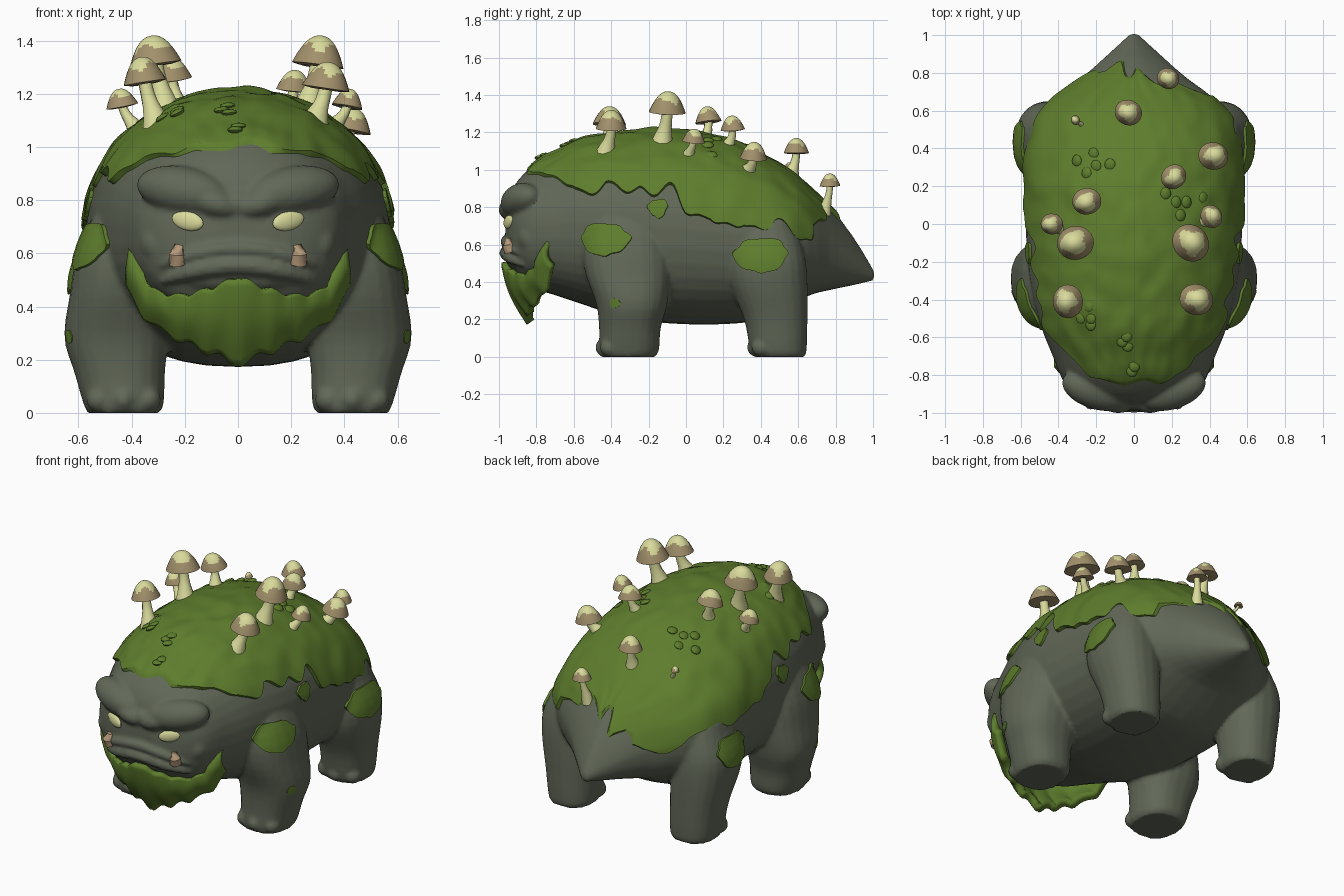
import bpy, bmesh, math, random
from math import sin, cos, pi
from mathutils import Vector, Matrix, Euler, noise
from mathutils.bvhtree import BVHTree

random.seed(4)
if "Cube" in bpy.data.objects:
    bpy.data.objects.remove(bpy.data.objects["Cube"])


def material(name, rgb):
    m = bpy.data.materials.new(name)
    m.use_nodes = True
    m.diffuse_color = (*rgb, 1)
    m.node_tree.nodes["Principled BSDF"].inputs["Base Color"].default_value = (*rgb, 1)
    return m


ROCK = material("grey_rock", (.12, .138, .097))
MOSS = material("green_moss", (.112, .206, .026))
PALE = material("pale_yellow", (.70, .71, .33))
TAN = material("tan_cap", (.36, .28, .148))
TUSK = material("tusk_tan", (.46, .32, .19))
parts = []


def grid(name, f, nu, nv, mat, closed=True):
    """Surface from f(u, v); closed joins v round and caps the ends."""
    cols = nv if closed else nv + 1
    bm = bmesh.new()
    vs = [[bm.verts.new(f(i / nu, j / nv)) for j in range(cols)] for i in range(nu + 1)]
    for i in range(nu):
        for j in range(nv):
            k = (j + 1) % cols
            bm.faces.new((vs[i][j], vs[i][k], vs[i + 1][k], vs[i + 1][j]))
    if closed:
        bm.faces.new(vs[0][::-1])
        bm.faces.new(vs[-1])
    bmesh.ops.recalc_face_normals(bm, faces=bm.faces[:])
    me = bpy.data.meshes.new(name)
    bm.to_mesh(me)
    bm.free()
    me.materials.append(mat)
    ob = bpy.data.objects.new(name, me)
    bpy.context.collection.objects.link(ob)
    parts.append(ob)
    return ob


def interp(tab, t):
    """Smooth interpolation of table rows keyed by their first column."""
    t = min(max(t, tab[0][0]), tab[-1][0])
    i = next(k for k in range(len(tab) - 1) if t <= tab[k + 1][0])
    a, b, c, d = tab[max(i - 1, 0)], tab[i], tab[i + 1], tab[min(i + 2, len(tab) - 1)]
    h = c[0] - b[0]
    s = (t - b[0]) / h
    out = []
    for k in range(1, len(b)):
        m, n = (c[k] - a[k]) / (c[0] - a[0]) * h, (d[k] - b[k]) / (d[0] - b[0]) * h
        out.append((2*s**3 - 3*s*s + 1) * b[k] + (s**3 - 2*s*s + s) * m
                   + (3*s*s - 2*s**3) * c[k] + (s**3 - s*s) * n)
    return out


def ball(name, loc, r, mat, tilt=0, yaw=0, seg=20):
    M = Matrix.Translation(loc) @ Euler((0, tilt, yaw)).to_matrix().to_4x4()

    def f(u, v):
        p = .02 + (pi - .04) * u
        return M @ Vector((r[0]*sin(p)*cos(2*pi*v), r[1]*sin(p)*sin(2*pi*v), r[2]*cos(p)))
    return grid(name, f, seg // 2, seg, mat)


def tube(name, pts, radii, mat, seg=10):
    def f(u, v):
        i = round(u * (len(pts) - 1))
        d = pts[min(i + 1, len(pts) - 1)] - pts[max(i - 1, 0)]
        q = d.to_track_quat('Z', 'Y')
        return pts[i] + q @ Vector((radii[i]*cos(2*pi*v), radii[i]*sin(2*pi*v), 0))
    return grid(name, f, len(pts) - 1, seg, mat)


def tree(ob):
    return BVHTree.FromPolygons([v.co.copy() for v in ob.data.vertices],
                                [list(p.vertices) for p in ob.data.polygons])


# Body, head and tail: one loft of (y, half width, top, bottom)
BODY = [(-.965, .09, .73, .58), (-.95, .19, .84, .5), (-.915, .285, .92, .45), (-.86, .355, .985, .385),
        (-.8, .39, 1.035, .36), (-.7, .43, 1.085, .33), (-.55, .49, 1.155, .28), (-.35, .545, 1.19, .215),
        (-.1, .57, 1.205, .18), (.2, .572, 1.16, .175), (.4, .56, 1.08, .2), (.55, .515, .99, .27),
        (.66, .43, .9, .33), (.78, .27, .785, .36), (.9, .135, .635, .385), (1.006, .02, .46, .41)]


def body_point(y, t, off=0):
    w, top, bot = interp(BODY, y)
    k = .85 if cos(t) < 0 else 1 + 1.2 * max(0, y - .6)
    x = math.copysign(abs(sin(t)) ** k, sin(t))
    z = math.copysign(abs(cos(t)) ** k, cos(t))
    return Vector(((w + off) * x, y, (top + bot) / 2 + ((top - bot) / 2 + off) * z))


body = grid("body", lambda u, v: body_point(-.965 + 1.971 * u ** 1.5, 2 * pi * v), 48, 40, ROCK)
bare = tree(body)


def face_at(skin, x, z, out=0):
    p = skin.ray_cast(Vector((x, -3, z)), Vector((0, 1, 0)))[0]
    return p + Vector((0, -out, 0))


# Legs as lofts of (z, x, y, x radius, y radius), with three toes each
FRONT = [(0, .43, -.31, .135, .145), (.03, .43, -.305, .15, .16), (.15, .445, -.3, .17, .165),
         (.28, .458, -.29, .195, .19), (.45, .45, -.31, .182, .23), (.6, .43, -.32, .175, .235),
         (.75, .39, -.32, .15, .19), (.9, .35, -.3, .09, .1)]
REAR = [(0, .42, .5, .125, .135), (.03, .42, .495, .14, .15), (.2, .43, .48, .155, .17),
        (.4, .445, .44, .18, .21), (.52, .445, .43, .18, .21), (.64, .42, .42, .16, .19),
        (.75, .4, .41, .14, .15), (.86, .36, .4, .08, .08)]
for side, s in (("left", 1), ("right", -1)):
    for kind, tab in (("front", FRONT), ("rear", REAR)):
        def leg(u, v):
            z = tab[-1][0] * u ** 1.2
            x, y, rx, ry = interp(tab, z)
            c, n = cos(2 * pi * v), sin(2 * pi * v)
            return Vector((s * (x + rx * math.copysign(abs(c) ** .85, c)),
                           y + ry * math.copysign(abs(n) ** .85, n), z))
        grid(f"{side}_{kind}_leg", leg, 20, 22, ROCK)
        for k in (-1, 0, 1):
            toe = (s * tab[0][1] + k * .092, tab[0][2] - .12 + .025 * abs(k), .05)
            ball(f"{side}_{kind}_toe", toe, (.05, .056, .05), ROCK, seg=14)

# Face: heavy slanted brows, bridge, cheeks, muzzle and a frowning mouth
ball("nose_bridge", (0, -.92, .785), (.11, .065, .06), ROCK)
ball("muzzle", (0, -.9, .66), (.25, .062, .045), ROCK)
ball("chin", (0, -.89, .52), (.24, .07, .07), ROCK)
for side, s in (("left", 1), ("right", -1)):
    ball(f"{side}_brow", (s * .205, -.88, .835), (.185, .1, .092), ROCK, -s * .17, s * .32, 28)
    ball(f"{side}_inner_brow", (s * .09, -.93, .79), (.105, .072, .056), ROCK, -s * .3, s * .1)
    ball(f"{side}_cheek", (s * .3, -.83, .64), (.07, .07, .08), ROCK, 0, s * .6)
for name, mid, r in (("upper_lip", .618, .026), ("lower_lip", .555, .036)):
    xs = [.29 * (k / 8 - 1) for k in range(17)]
    tube(name, [face_at(bare, x, mid - .75 * x * x, .002) for x in xs],
         [r * (1 - .7 * abs(x / .29) ** 4) for x in xs], ROCK)

# Fuse all the rock into one soft skin
bpy.ops.object.select_all(action='DESELECT')
for ob in parts:
    ob.select_set(True)
bpy.context.view_layer.objects.active = body
bpy.ops.object.join()
parts = [body]
fuse = body.modifiers.new("fuse", 'REMESH')
fuse.mode, fuse.voxel_size = 'VOXEL', .012
soften = body.modifiers.new("soften", 'SMOOTH')
soften.factor, soften.iterations = .5, 3
for m in ("fuse", "soften"):
    bpy.ops.object.modifier_apply(modifier=m)
skin = tree(body)

# Eyes tucked under the brows, and tusks
for side, s in (("left", 1), ("right", -1)):
    ball(f"{side}_eye", face_at(bare, s * .19, .722, -.002), (.066, .018, .036), PALE, -s * .2, s * .4)
    root = face_at(skin, s * .226, .562, -.004)
    tube(f"{side}_tusk", [root, root + Vector((s * .004, -.014, .035)), root + Vector((-s * .004, -.012, .07))],
         (.034, .031, .016), TUSK, 10)

# Moss beard with a ragged hem: rows of (distance from middle, top, bottom)
BEARD = [(0, .515, .18), (.25, .47, .22), (.55, .442, .275), (.8, .475, .34), (1, .61, .46)]


def beard(u, v):
    a = abs(2 * u - 1)
    top, bot = interp(BEARD, a)
    tuft = abs(sin(a * pi * 3.5 + .3 * sin(9 * u)))
    z = top + (bot + .03 * tuft - top) * v + .008 * sin(u * 60) * (1 - v)
    y = -.965 + .42 * max(0, .5 - z) + .24 * a * a + .012 * tuft * v - .025 * sin(pi * v)
    return Vector((.405 * (2 * u - 1), y, z))


solid = grid("moss_beard", beard, 72, 12, MOSS, False).modifiers.new("thickness", 'SOLIDIFY')
solid.thickness, solid.offset = .045, 0

# Moss blanket on the back: (y, angle from the top to the hem)
HEM = [(-.85, .3), (-.8, .62), (-.7, .85), (-.62, 1.08), (-.52, 1.22), (-.42, 1.12), (-.2, 1.22), (-.08, 1.15),
       (0, 1.38), (.2, 1.48), (.42, 1.46), (.55, 1.35), (.65, 1.58), (.72, 1.5), (.76, 1.0), (.81, .5)]


def blanket(u, v):
    y, k = -.85 + 1.66 * u, 2 * v - 1
    rag = .06 * abs(sin(17 * y + k)) + .03 * sin(41 * y + 2 * k)
    t = (interp(HEM, y)[0] + rag - .03) * max(-1, min(1, k * 1.02))
    edge = abs(k) > .99 or u in (0, 1)
    lump = .012 * noise.noise(Vector((7 * sin(t), 8 * y, 3)))
    ends = .014 * sin(11 * t) * abs(2 * u - 1) ** 8 + .025 * sin(9 * t) * u ** 10
    return body_point(y + ends - .08 * sin(t) * u ** 8, t, -.02 if edge else .018 + lump)


grid("moss_blanket", blanket, 110, 64, MOSS, False)


# Small moss patches laid on the flanks and legs
def patch(name, s, cy, cz, ry, rz, lift=.014):
    def f(u, v):
        a, r = 2 * pi * v, min(1, u * 1.1) + .01
        r *= 1 + .08 * sin(3 * a + cy * 9) + .05 * sin(7 * a)
        drop = rz * r * sin(a)
        width = ry * (1 + .35 * drop / rz)
        start = Vector((s * 3, cy + width * r * cos(a), cz + drop))
        p, n, _, _ = skin.ray_cast(start, Vector((-s, 0, 0)))
        return p + n * (-.01 if u == 1 else lift)
    grid(name, f, 10, 36, MOSS)


for side, s in (("left", 1), ("right", -1)):
    patch(f"{side}_shoulder_moss", s, -.43, .62, .125, .085)
    patch(f"{side}_hip_moss", s, .4, .535, .14, .09)
    patch(f"{side}_flank_moss", s, -.15, .79, .05, .05)
    patch(f"{side}_shin_moss", s, -.38, .285, .028, .025, .004)

# Clumps of moss tufts on the blanket
for cy, ct in ((-.5, -.5), (.1, .45), (.35, -.35), (-.72, 0)):
    for i in range(5):
        p = body_point(random.gauss(cy, .07), random.gauss(ct, .1), .016)
        ball("moss_tuft", p, (.03, .034, .014), MOSS, math.atan2(p.x, p.z - .65), 0, 12)


# Mushrooms: cap x, cap y, cap top z, cap radius
def mushroom(x, y, top, r):
    root = skin.ray_cast(Vector((x * .87, y - .03, 3)), Vector((0, 0, -1)))[0]
    lean = Matrix.Rotation(.45 * x, 4, 'Y') @ Matrix.Rotation(random.uniform(-.12, .12), 4, 'X')
    M = Matrix.Translation((x, y, top - 1.15 * r)) @ lean
    under = M @ Vector((0, 0, .2 * r))
    bend = M @ Vector((0, 0, -.7 * r))
    pts = [root.lerp(bend, k / 5).lerp(bend.lerp(under, k / 5), k / 5) for k in range(6)]
    pts[0].z -= .02
    tube("mushroom_stem", pts, [r * q for q in (.66, .48, .37, .32, .3, .3)], PALE)
    wob = random.uniform(0, 6)

    def cap(u, v):
        a, k = 2 * pi * v, u * 16
        if k < 2:
            q, z = .3 + .62 * k / 2, -.02 - .05 * k
        else:
            q = 1 - .98 * (k - 2) / 14
            z = 1.15 * (1 - q ** 2.3)
        q *= 1 + .05 * sin(2 * a + wob)
        return Vector((r * q * cos(a), r * q * sin(a), r * z))
    ob = grid("mushroom_cap", cap, 16, 24, TAN)
    ob.data.materials.append(PALE)
    for p in ob.data.polygons:
        a = math.atan2(p.center.y, p.center.x)
        if p.center.z / r > .68 + .14 * sin(3 * a + wob) + .08 * sin(5 * a):
            p.material_index = 1
    ob.data.transform(M)


for spec in ((-.03, .59, 1.17, .07), (.18, .77, .98, .057), (.42, .36, 1.15, .077), (.21, .25, 1.29, .066),
             (.41, .04, 1.22, .06), (.3, -.1, 1.42, .098), (.33, -.4, 1.32, .086), (-.25, .12, 1.34, .074),
             (-.31, -.1, 1.42, .094), (-.435, 0, 1.22, .058), (-.35, -.41, 1.34, .085), (-.31, .55, 1.04, .025)):
    mushroom(*spec)

# Smooth shading with sharp edges kept
for ob in parts:
    ob.select_set(True)
bpy.context.view_layer.objects.active = body
bpy.ops.object.shade_smooth_by_angle(angle=math.radians(40))
